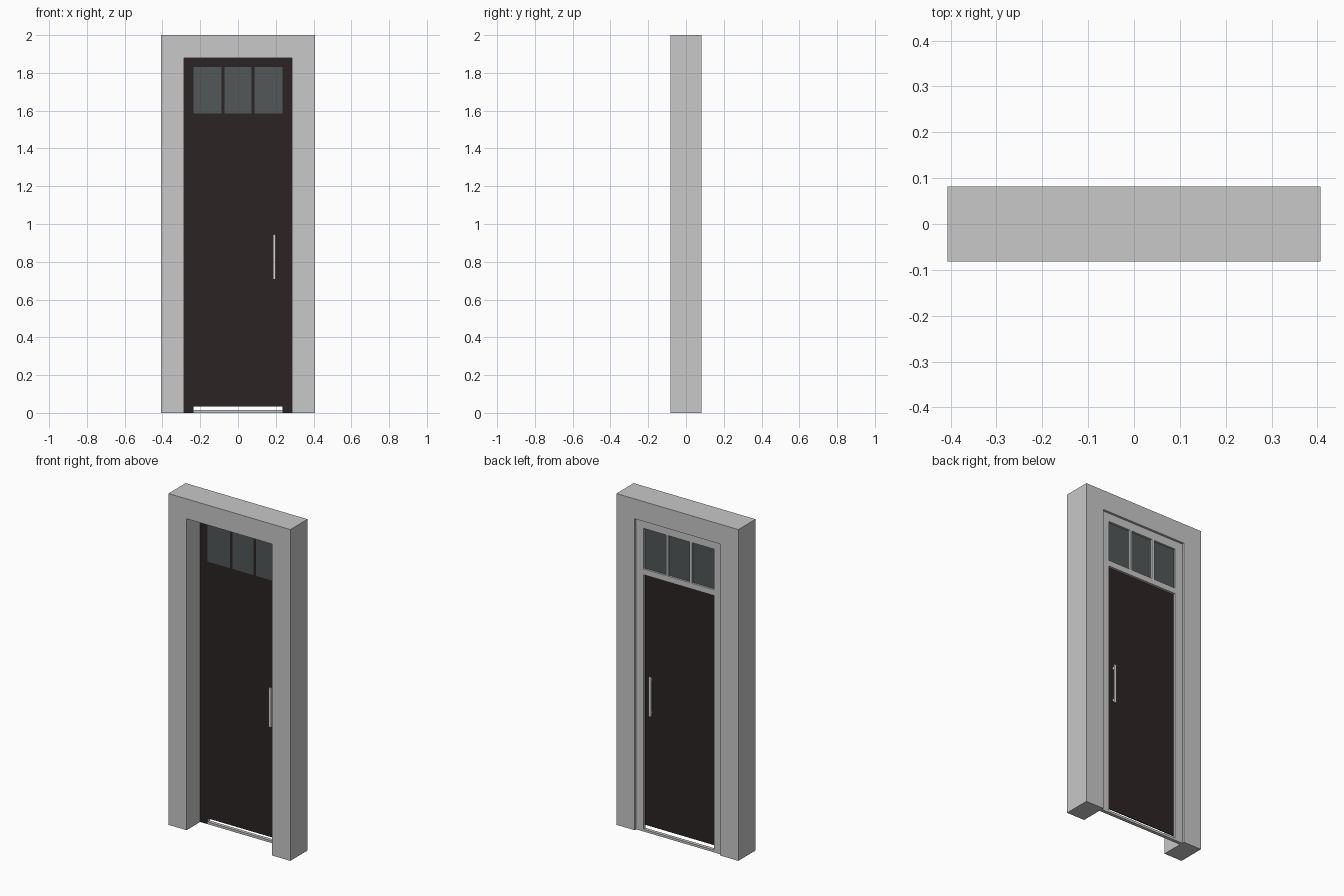
import bpy, bmesh

if "Cube" in bpy.data.objects:
    bpy.data.objects.remove(bpy.data.objects["Cube"])

def material(name, rgb):
    m = bpy.data.materials.new(name)
    m.diffuse_color = (*rgb, 1)
    m.use_nodes = True
    m.node_tree.nodes["Principled BSDF"].inputs["Base Color"].default_value = m.diffuse_color
    return m

GREY = material("light grey", (0.58, 0.58, 0.58))
DARK = material("dark brown", (0.025, 0.017, 0.017))
GLASS = material("smoked glass", (0.085, 0.095, 0.095))
METAL = material("handle metal", (0.65, 0.65, 0.65))

def finish(name, bm, mats, front_dark=False):
    bmesh.ops.recalc_face_normals(bm, faces=bm.faces)
    me = bpy.data.meshes.new(name)
    for f in bm.faces:
        f.normal_update()
        # front-facing sides take the second colour
        if front_dark and f.normal.y < -0.9:
            f.material_index = 1
    bm.to_mesh(me)
    bm.free()
    for m in mats:
        me.materials.append(m)
    ob = bpy.data.objects.new(name, me)
    bpy.context.collection.objects.link(ob)
    return ob

def box(name, x, y, z, mats, front_dark=False, bevel=0):
    bm = bmesh.new()
    bmesh.ops.create_cube(bm, size=1)
    for v in bm.verts:
        for i, (a, b) in enumerate((x, y, z)):
            v.co[i] = (a + b) / 2 + v.co[i] * (b - a)
    if bevel:
        bmesh.ops.bevel(bm, geom=bm.edges[:], offset=bevel, segments=2,
                        profile=0.5, affect='EDGES')
    return finish(name, bm, mats, front_dark)

W, D, H = 0.407, 0.082, 2.0      # wall half width, half depth, height
OX, OZ = 0.286, 1.88             # opening half width and height
IX = 0.236                       # frame inner half width
FY = (0.048, 0.068)              # frame depth range
DY = (0.048, 0.053)              # door leaf depth range

# wall surround: one arch profile extruded through the depth
bm = bmesh.new()
profile = [(-W, 0), (-W, H), (W, H), (W, 0), (OX, 0), (OX, OZ), (-OX, OZ), (-OX, 0)]
face = bm.faces.new([bm.verts.new((x, -D, z)) for x, z in profile])
ext = bmesh.ops.extrude_face_region(bm, geom=[face])
bmesh.ops.translate(bm, vec=(0, 2 * D, 0),
                    verts=[g for g in ext["geom"] if isinstance(g, bmesh.types.BMVert)])
finish("wall_surround", bm, [GREY])

# door frame, dark on the front and grey on the back
two = [GREY, DARK]
for side, s in (("left", -1), ("right", 1)):
    box(f"frame_jamb_{side}", sorted((s * IX, s * OX)), FY, (0, OZ), two, True)
box("frame_head", (-IX, IX), FY, (1.83, OZ), two, True)
box("frame_transom", (-IX, IX), FY, (1.55, 1.585), two, True)
for side, c in (("left", -0.079), ("right", 0.079)):
    box(f"window_bar_{side}", (c - 0.008, c + 0.008), FY, (1.585, 1.83), two, True)
box("frame_sill", (-IX, IX), FY, (0, 0.014), [GREY])

# door leaf, with a gap above the sill
box("door_leaf", (-IX, IX), DY, (0.035, 1.55), [DARK])

# three window panes
edges = (-IX, -0.079, 0.079, IX)
for i in range(3):
    a = edges[i] + (0.008 if i > 0 else 0)
    b = edges[i + 1] - (0.008 if i < 2 else 0)
    box(f"window_pane_{i + 1}", (a, b), (0.0485, 0.056), (1.585, 1.83), [GLASS])

# pull handles on both sides: bar and two posts
for side, y0, s in (("front", DY[0], -1), ("back", DY[1], 1)):
    box(f"handle_bar_{side}", (0.184, 0.2), sorted((y0 + s * 0.008, y0 + s * 0.02)),
        (0.705, 0.945), [METAL], bevel=0.003)
    for part, z in (("lower", 0.725), ("upper", 0.925)):
        box(f"handle_post_{side}_{part}", (0.187, 0.197), sorted((y0, y0 + s * 0.01)),
            (z - 0.006, z + 0.006), [METAL])
